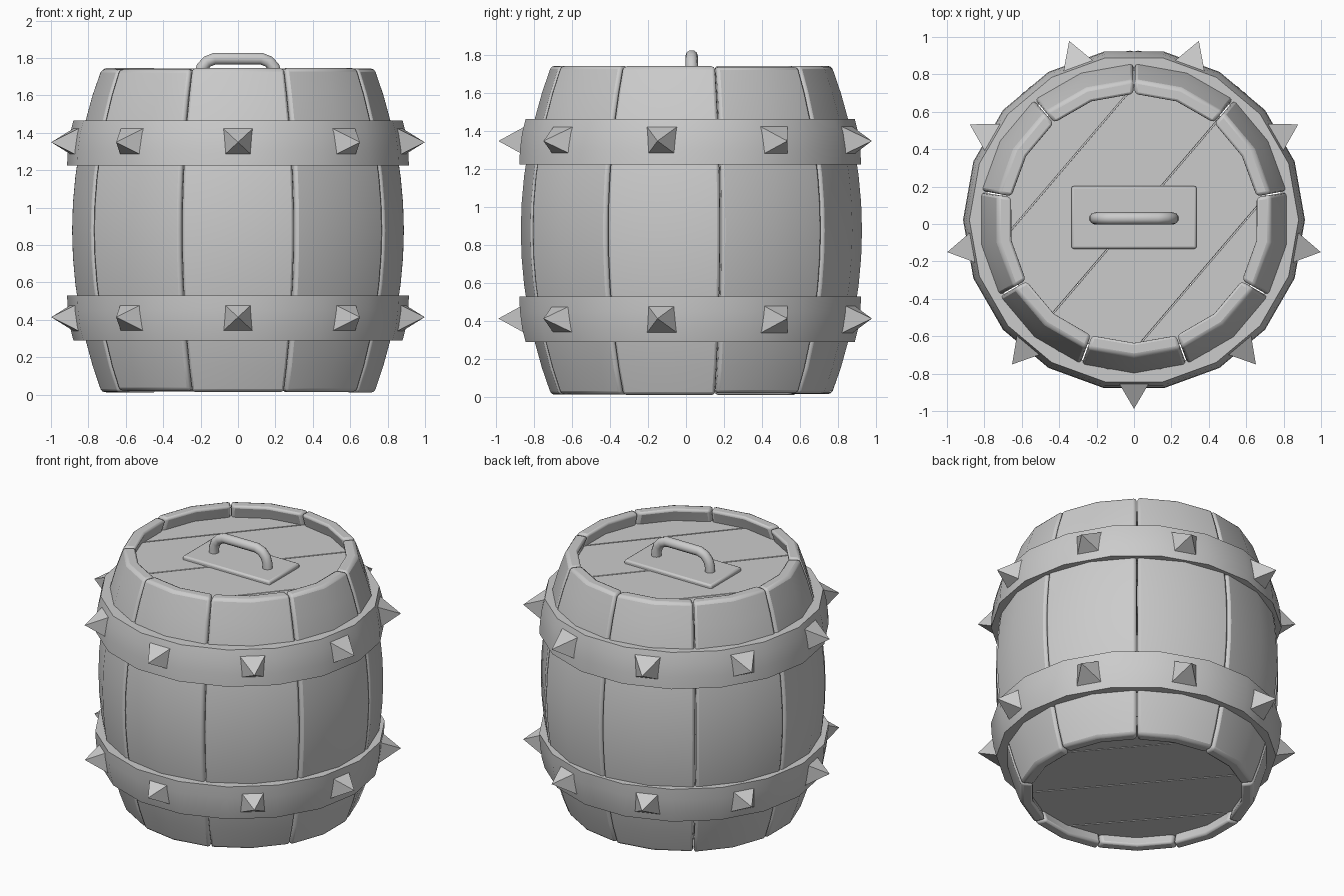
import bpy, bmesh, math, random
from mathutils import Vector, Matrix

if "Cube" in bpy.data.objects:
    bpy.data.objects.remove(bpy.data.objects["Cube"])

random.seed(4)
CY = 0.03          # barrel axis offset in y
MID, HALF = 0.878, 0.868


def finish(name, bm, bevel=0, segs=2, angle=30):
    bmesh.ops.recalc_face_normals(bm, faces=bm.faces[:])
    me = bpy.data.meshes.new(name)
    bm.to_mesh(me)
    bm.free()
    ob = bpy.data.objects.new(name, me)
    bpy.context.collection.objects.link(ob)
    if bevel:
        mod = ob.modifiers.new("soft_edges", 'BEVEL')
        mod.width, mod.segments = bevel, segs
        mod.limit_method, mod.angle_limit = 'ANGLE', math.radians(40)
    bpy.ops.object.select_all(action='DESELECT')
    ob.select_set(True)
    bpy.context.view_layer.objects.active = ob
    bpy.ops.object.shade_smooth_by_angle(angle=math.radians(angle))
    return ob


def polar(r, deg, z, cy=CY):
    a = math.radians(deg)
    return Vector((r * math.cos(a), cy + r * math.sin(a), z))


def belly(z):
    return 0.9 - 0.16 * ((z - MID) / HALF) ** 2


# Nine bulging staves, each two facets wide
def stave(i):
    bm = bmesh.new()
    centre = -90 + 40 * i
    low, high = random.uniform(0, 0.012), random.uniform(0, 0.008)
    rows, n = [], 12
    for k in range(n + 1):
        z = MID + HALF * (2 * k / n - 1)
        r = belly(z)
        zz = z + (low if k == 0 else -high if k == n else 0)
        ring = [(r, -19.75), (r, 0), (r, 19.75),
                (r - 0.08, 19.75), (r - 0.08, 0), (r - 0.08, -19.75)]
        rows.append([bm.verts.new(polar(q, centre + d, zz)) for q, d in ring])
    for a, b in zip(rows, rows[1:]):
        for j in range(6):
            m = (j + 1) % 6
            bm.faces.new((a[j], a[m], b[m], b[j]))
    for row in (rows[0], rows[-1]):
        bm.faces.new((row[0], row[1], row[4], row[5]))
        bm.faces.new((row[1], row[2], row[3], row[4]))
    finish(f"stave_{i + 1}", bm, 0.018, 2, 35)


for i in range(9):
    stave(i)


# Diagonal head planks: a disc cut into four strips
def head(name, z0, z1, direction):
    a = math.radians(direction)
    normal = Vector((math.sin(a), -math.cos(a), 0))
    centre = Vector((0, CY, 0))
    for i, (lo, hi) in enumerate([(-1, -0.46), (-0.46, 0), (0, 0.46), (0.46, 1)]):
        bm = bmesh.new()
        bmesh.ops.create_cone(bm, cap_ends=True, segments=36, radius1=0.715,
                              radius2=0.715, depth=z1 - z0,
                              matrix=Matrix.Translation((0, CY, (z0 + z1) / 2)))
        for off, s in ((lo + 0.003, -1), (hi - 0.003, 1)):
            bmesh.ops.bisect_plane(bm, geom=bm.verts[:] + bm.edges[:] + bm.faces[:],
                                   plane_co=centre + normal * off,
                                   plane_no=normal * s, clear_outer=True)
            rim = [e for e in bm.edges if e.is_boundary]
            if rim:
                bmesh.ops.holes_fill(bm, edges=rim, sides=0)
        finish(f"{name}_{i + 1}", bm, 0.012)


head("lid_plank", 1.58, 1.655, 49.5)
head("base_plank", 0.09, 0.165, 130.5)


# 18-sided hoops, narrowing toward the barrel end
def hoop(name, z, s):
    bm = bmesh.new()
    profile = [(0.82, -0.12), (0.914, -0.12), (0.91, -0.04),
               (0.898, 0.05), (0.88, 0.12), (0.81, 0.12)]
    rings = [[bm.verts.new(polar(r, 20 * k, z + s * h, 0.022)) for r, h in profile]
             for k in range(18)]
    for k in range(18):
        a, b = rings[k], rings[(k + 1) % 18]
        for j in range(6):
            m = (j + 1) % 6
            bm.faces.new((a[j], b[j], b[m], a[m]))
    finish(name, bm)


# Ring of nine square pyramids
def spikes(name, z):
    bm = bmesh.new()
    for i in range(9):
        ang = -90 + 40 * i
        base = [bm.verts.new(polar(0.868, ang, z, 0.026)
                             + Vector((-math.sin(math.radians(ang)),
                                       math.cos(math.radians(ang)), 0)) * 0.086 * u
                             + Vector((0, 0, 0.08 * v)))
                for u, v in ((-1, -1), (1, -1), (1, 1), (-1, 1))]
        tip = bm.verts.new(polar(1.014, ang, z, 0.026))
        bm.faces.new(base)
        for j in range(4):
            bm.faces.new((base[j], base[(j + 1) % 4], tip))
    finish(name, bm)


for label, z, s in (("upper", 1.345, 1), ("lower", 0.41, -1)):
    hoop(f"{label}_hoop", z, s)
    spikes(f"{label}_spikes", z + 0.004)

# Handle plate
bm = bmesh.new()
bmesh.ops.create_cube(bm, size=1, matrix=Matrix.Translation((0, 0.035, 1.66))
                      @ Matrix.Diagonal((0.67, 0.335, 0.04, 1)))
finish("handle_plate", bm, 0.012)

# Handle bar: round tube along a bent path
cu = bpy.data.curves.new("handle", 'CURVE')
cu.dimensions = '3D'
cu.bevel_depth, cu.bevel_resolution, cu.use_fill_caps = 0.033, 3, True
half = [(0.207, 1.65), (0.205, 1.71), (0.192, 1.75), (0.165, 1.78), (0.125, 1.796)]
path = [(-x, z) for x, z in half] + half[::-1]
sp = cu.splines.new('POLY')
sp.points.add(len(path) - 1)
for p, (x, z) in zip(sp.points, path):
    p.co = (x, 0.03, z, 1)
sp.use_smooth = True
bpy.context.collection.objects.link(bpy.data.objects.new("handle", cu))
